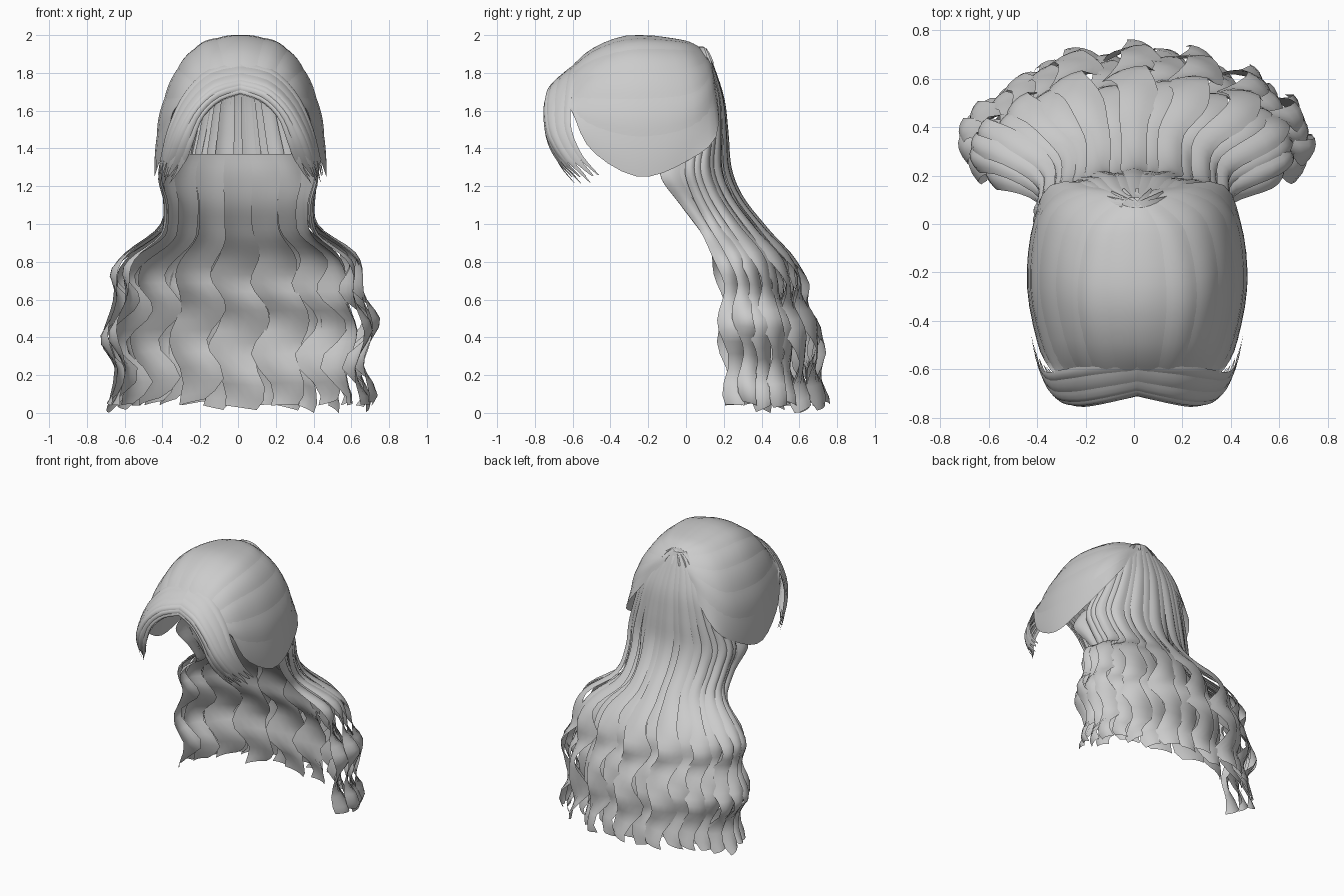
import bpy, math, random
from mathutils import Vector

if "Cube" in bpy.data.objects:
    bpy.data.objects.remove(bpy.data.objects["Cube"])

random.seed(4)
hair = bpy.data.materials.new("silver grey hair")
hair.diffuse_color = (0.6, 0.6, 0.6, 1)
hair.use_nodes = True
hair.node_tree.nodes["Principled BSDF"].inputs["Base Color"].default_value = hair.diffuse_color
SHIFT = 0.013  # the cap sits slightly to one side


def spline(pts, t):
    """Smooth curve through evenly spaced control tuples, t in 0..1."""
    n = len(pts) - 1
    f = min(max(t, 0), 1) * n
    i = min(int(f), n - 1)
    f -= i
    a, b, c, d = (pts[min(max(i + k, 0), n)] for k in (-1, 0, 1, 2))
    return tuple(q + 0.5 * f * (r - p + f * (2 * p - 5 * q + 4 * r - s + f * (3 * (q - r) + s - p)))
                 for p, q, r, s in zip(a, b, c, d))


def surface(grid, u, v):
    """Point on a sheet: u along each row, v across the rows."""
    return Vector(spline([spline(row, u) for row in grid], v))


def sheet(name, func, nu, nv):
    """Open ribbon from func(u, v), with its faces turned away from the head."""
    verts = [func(i / nu, j / nv) for i in range(nu + 1) for j in range(nv + 1)]
    w = nv + 1
    faces = [(i * w + j, i * w + j + 1, (i + 1) * w + j + 1, (i + 1) * w + j)
             for i in range(nu) for j in range(nv)]
    me = bpy.data.meshes.new(name)
    me.from_pydata(verts, [], faces)
    me.update()
    if sum(p.area * p.normal.dot(p.center - Vector((0, -0.25, min(p.center.z, 1.6))))
           for p in me.polygons) < 0:
        me.flip_normals()
    me.materials.append(hair)
    me.shade_smooth()
    ob = bpy.data.objects.new(name, me)
    bpy.context.collection.objects.link(ob)
    return ob


# Cap: rows run from the front hairline to the gathered crown, top to lower edge
CAP = [
    [(0, -.65, 1.78), (0, -.51, 1.92), (0, -.3, 2.0), (0, -.05, 1.98), (0, .05, 1.95), (0, .11, 1.90)],
    [(.12, -.66, 1.76), (.17, -.51, 1.885), (.2, -.3, 1.955), (.16, -.05, 1.95), (.08, .06, 1.93), (.02, .11, 1.90)],
    [(.22, -.65, 1.71), (.295, -.5, 1.78), (.34, -.25, 1.81), (.295, 0, 1.82), (.18, .10, 1.85), (.04, .12, 1.89)],
    [(.31, -.63, 1.65), (.38, -.5, 1.59), (.43, -.25, 1.56), (.39, .03, 1.60), (.25, .14, 1.73), (.05, .13, 1.87)],
    [(.36, -.60, 1.59), (.41, -.5, 1.39), (.455, -.25, 1.25), (.43, 0, 1.33), (.34, .17, 1.49), (.06, .14, 1.85)],
]
# Fringe: rows run from the parting to the tips, upper to lower edge
FRINGE = [
    [(0, -.57, 1.86), (.17, -.58, 1.82), (.30, -.60, 1.69), (.38, -.61, 1.52), (.42, -.55, 1.37), (.44, -.45, 1.26)],
    [(0, -.69, 1.76), (.14, -.72, 1.72), (.25, -.735, 1.62), (.33, -.72, 1.48), (.38, -.65, 1.35), (.41, -.55, 1.25)],
    [(0, -.71, 1.69), (.11, -.73, 1.65), (.2, -.745, 1.56), (.25, -.73, 1.43), (.29, -.68, 1.33), (.36, -.61, 1.25)],
]


def lock(grid, side, v0, v1, bulge, taper):
    """One lock of a control sheet: slightly rounded, optionally ending in a tip."""
    def func(u, v):
        mid = (v0 + v1) / 2
        half = (v1 - v0) * (1 - taper * max(0, (u - .6) / .4) ** 2) / 2
        p = surface(grid, u, mid + half * (2 * v - 1))
        out = (p - Vector((0, -.25, 1.6))).normalized()
        p += out * bulge * math.sin(math.pi * v) * math.sin(math.pi * min(u + .12, 1))
        return Vector((p.x * side + SHIFT, p.y, min(p.z, 2.0)))
    return func


for side, label in ((1, "right"), (-1, "left")):
    for k in range(6):
        v0 = k / 6
        sheet(f"cap_panel_{label}", lock(CAP, side, max(0, v0 - .02), v0 + 1 / 6, .005, 0), 18, 5)
    for k in range(6):
        v0 = k / 6
        sheet(f"fringe_lock_{label}", lock(FRINGE, side, max(0, v0 - .04), v0 + 1 / 6 + .02, .008, .8), 16, 4)
    # thin wisps lying just inside the fringe
    for k in range(3):
        base = lock(FRINGE, side, .25 + k * .25, .38 + k * .25, .0, .9)
        sheet(f"fringe_wisp_{label}",
              lambda u, v: base(u, v) + Vector((0, .035 - .03 * u, -.015 - .02 * u)), 14, 2)

# Drape cross-sections: height, half width, y at the sides, y at the back
OUTER = [(1.93, .05, .07, .11), (1.82, .20, .07, .15), (1.66, .29, .09, .195), (1.48, .36, .05, .21),
         (1.30, .42, .0, .22), (1.15, .405, .04, .275), (1.00, .42, .12, .385), (.85, .60, .22, .515),
         (.68, .69, .26, .605), (.5, .70, .28, .65), (.3, .70, .29, .69), (.04, .68, .30, .71)]
INNER = [(1.37, .37, -.08, .17), (1.25, .42, -.10, .18), (1.10, .39, .0, .225), (.95, .42, .11, .32),
         (.8, .58, .19, .42), (.6, .65, .22, .51), (.35, .66, .24, .57), (.04, .64, .25, .60)]


def wavy_strand(rings, angle, half, lift, phase, drop):
    """Wavy ribbon that follows the drape at one angle around the back."""
    def func(u, v):
        z, rx, ys, yb = spline(rings, u)
        s = 2 * v - 1
        wave = min(max((1.0 - z) / .32, 0), 1)
        turn = 2 * math.pi * (z - .71) / .39 + phase
        width = half * (1 - .35 * max(0, (u - .85) / .15) ** 2)
        a = angle + s * width
        sn, cs = math.sin(a), math.cos(a)
        # rounded section, swinging sideways and twisting with the wave
        radial = lift * min(1, 3 * u * u) + .014 * (1 - s * s) * min(1, 3 * u)
        radial += wave * (.018 * math.sin(turn) + .032 * s * math.cos(turn))
        swing = -wave * .045 * math.cos(turn)
        x = rx * sn + radial * sn + swing
        y = ys + (yb - ys) * cs + radial * max(cs, .25) - swing * sn * .4
        z += drop * max(0, (u - .75) / .25) * (.5 + .5 * s)
        return Vector((x, y, max(z, .0)))
    return func


def drape(name, rings, count, spread, cover, nu):
    for k in range(count):
        f = 2 * k / (count - 1) - 1
        sheet(name, wavy_strand(rings, f * spread, cover * spread / count,
                                random.choice((-.035, -.01, .018)),
                                random.uniform(-.6, .6) + .5 * f,
                                random.uniform(-.05, .04)), nu, 4)


drape("back_strand", OUTER, 17, math.radians(84), 1.5, 44)
drape("under_strand", INNER, 9, math.radians(86), 1.15, 32)

# Crown wisps where the swept hair is gathered
for k in range(7):
    a = math.radians(-75 + 25 * k)
    d = Vector((math.sin(a), math.cos(a) * .35, 0))
    n = Vector((d.y, -d.x, 0)).normalized() * .018
    sheet("crown_wisp", lambda u, v: Vector((SHIFT, .07, 1.94)) + d * (.14 * u) + n * (2 * v - 1) * (1 - .7 * u)
          + Vector((0, .03 * u, -.09 * u * u)), 5, 2)
